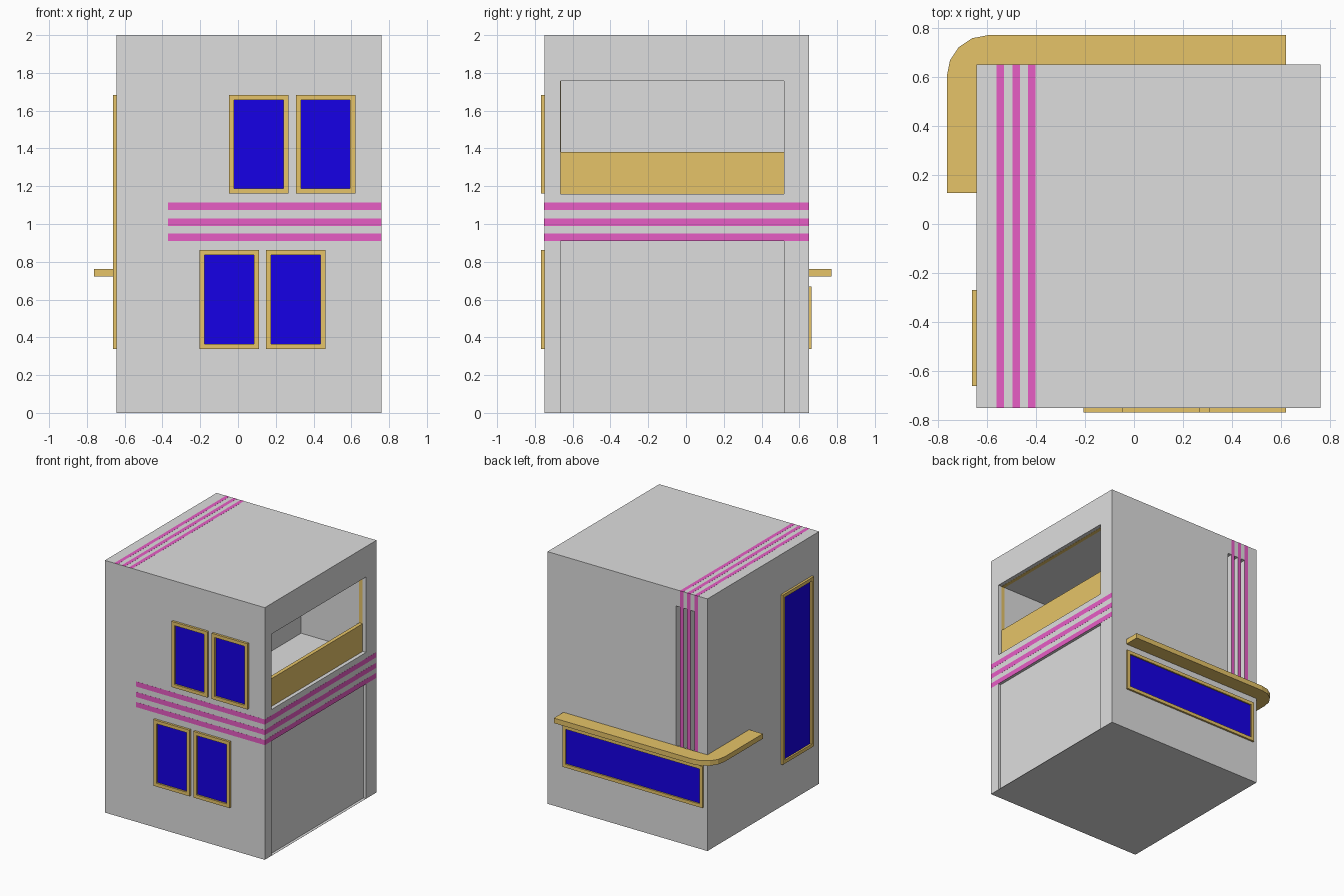
import bpy, math

if "Cube" in bpy.data.objects:
    bpy.data.objects.remove(bpy.data.objects["Cube"])


def material(name, rgb):
    m = bpy.data.materials.new(name)
    m.diffuse_color = (*rgb, 1)
    m.use_nodes = True
    m.node_tree.nodes["Principled BSDF"].inputs["Base Color"].default_value = m.diffuse_color
    return m


GREY = material("grey wall", (0.73, 0.73, 0.73))
GOLD = material("gold trim", (0.79, 0.55, 0.14))
BLUE = material("blue glass", (0.008, 0.0, 0.79))
PINK = material("pink stripe", (0.8, 0.11, 0.56))

# Wall planes of the building
X0, X1, Y0, Y1, H = -0.643, 0.76, -0.75, 0.65, 2.0


def prism(name, outline, z0, z1, mat):
    """Solid from a counter-clockwise xy outline."""
    n = len(outline)
    verts = [(x, y, z) for z in (z0, z1) for x, y in outline]
    faces = [tuple(reversed(range(n))), tuple(range(n, 2 * n))]
    faces += [(i, (i + 1) % n, n + (i + 1) % n, n + i) for i in range(n)]
    me = bpy.data.meshes.new(name)
    me.from_pydata(verts, [], faces)
    me.materials.append(mat)
    ob = bpy.data.objects.new(name, me)
    bpy.context.collection.objects.link(ob)
    return ob


def box(name, x, y, z, mat):
    return prism(name, [(x[0], y[0]), (x[1], y[0]), (x[1], y[1]), (x[0], y[1])],
                 z[0], z[1], mat)


def wall_box(name, side, u, z, depth, mat):
    """Box standing on a wall; u is the range along that wall."""
    if side == "front":
        return box(name, u, (Y0 - depth, Y0), z, mat)
    if side == "back":
        return box(name, u, (Y1, Y1 + depth), z, mat)
    if side == "left":
        return box(name, (X0 - depth, X0), u, z, mat)
    return box(name, (X1, X1 + depth), u, z, mat)


def window(name, side, u, z, depth=0.018, w=0.027):
    """Four frame bars around a set-back pane."""
    ui, zi = (u[0] + w, u[1] - w), (z[0] + w, z[1] - w)
    wall_box(name + "_sill", side, u, (z[0], zi[0]), depth, GOLD)
    wall_box(name + "_head", side, u, (zi[1], z[1]), depth, GOLD)
    wall_box(name + "_jamb_a", side, (u[0], ui[0]), zi, depth, GOLD)
    wall_box(name + "_jamb_b", side, (ui[1], u[1]), zi, depth, GOLD)
    wall_box(name + "_glass", side, ui, zi, 0.004, BLUE)


# Building body with balcony, garage and slot recesses cut out
body = box("building_body", (X0, X1), (Y0, Y1), (0, H), GREY)
OPEN_Y = (-0.664, 0.52)
BALC_Z = (1.16, 1.758)
cutters = [
    box("balcony_cutter", (0.19, 0.9), OPEN_Y, BALC_Z, GREY),
    box("garage_cutter", (X1 - 0.022, 0.9), OPEN_Y, (0.001, 0.91), GREY),
]
STRIPES_X = [(-0.56, -0.53), (-0.495, -0.465), (-0.432, -0.402)]
for a, b in STRIPES_X:
    cutters.append(box("slot_cutter", (b, b + 0.034), (Y1 - 0.1, 0.8),
                       (0.745, 1.87), GREY))
for c in cutters:
    mod = body.modifiers.new("cut", "BOOLEAN")
    mod.operation, mod.solver, mod.object = "DIFFERENCE", "EXACT", c
bpy.context.view_layer.update()
cut = bpy.data.meshes.new_from_object(
    body.evaluated_get(bpy.context.evaluated_depsgraph_get()))
body.modifiers.clear()
body.data = cut
for c in cutters:
    bpy.data.objects.remove(c)

# Balcony parapet and the thin trim round its opening
PX = (0.70, 0.73)
T = 0.001
box("balcony_parapet", PX, OPEN_Y, (BALC_Z[0], 1.38), GOLD)
box("balcony_trim_top", PX, OPEN_Y, (BALC_Z[1] - T, BALC_Z[1]), GOLD)
box("balcony_trim_front", PX, (OPEN_Y[0], OPEN_Y[0] + T), (1.38, BALC_Z[1] - T), GOLD)
box("balcony_trim_back", PX, (OPEN_Y[1] - T, OPEN_Y[1]), (1.38, BALC_Z[1] - T), GOLD)

# Windows
for i, (u, z) in enumerate([((-0.047, 0.268), (1.162, 1.683)),
                            ((0.306, 0.621), (1.162, 1.683)),
                            ((-0.205, 0.112), (0.337, 0.862)),
                            ((0.147, 0.463), (0.337, 0.862))]):
    window(f"front_window_{i + 1}", "front", u, z)
window("back_window", "back", (-0.61, 0.62), (0.337, 0.668), 0.015)
window("side_window", "left", (-0.66, -0.27), (0.337, 1.683))

# Horizontal stripes on the front and right walls
S = 0.0006
for i, z in enumerate([(0.91, 0.95), (0.99, 1.03), (1.073, 1.113)]):
    wall_box(f"front_stripe_{i + 1}", "front", (-0.37, X1 + S), z, S, PINK)
    wall_box(f"right_stripe_{i + 1}", "right", (Y0, Y1), z, S, PINK)

# Stripes over the roof and down the back wall
for i, x in enumerate(STRIPES_X):
    box(f"roof_stripe_{i + 1}", x, (Y0, Y1 + S), (H, H + S), PINK)
    wall_box(f"back_stripe_{i + 1}", "back", x, (0.765, H), S, PINK)

# Ledge wrapping the back left corner with a rounded outer edge
R, CX, CY = 0.165, -0.598, 0.605
arc = [(CX + R * math.cos(math.radians(a)), CY + R * math.sin(math.radians(a)))
       for a in (90, 112.5, 135, 157.5, 180)]
ledge = [(X0, 0.127), (X0, Y1), (0.62, Y1), (0.62, CY + R)] + arc + [(CX - R, 0.127)]
prism("corner_ledge", ledge, 0.723, 0.763, GOLD)
